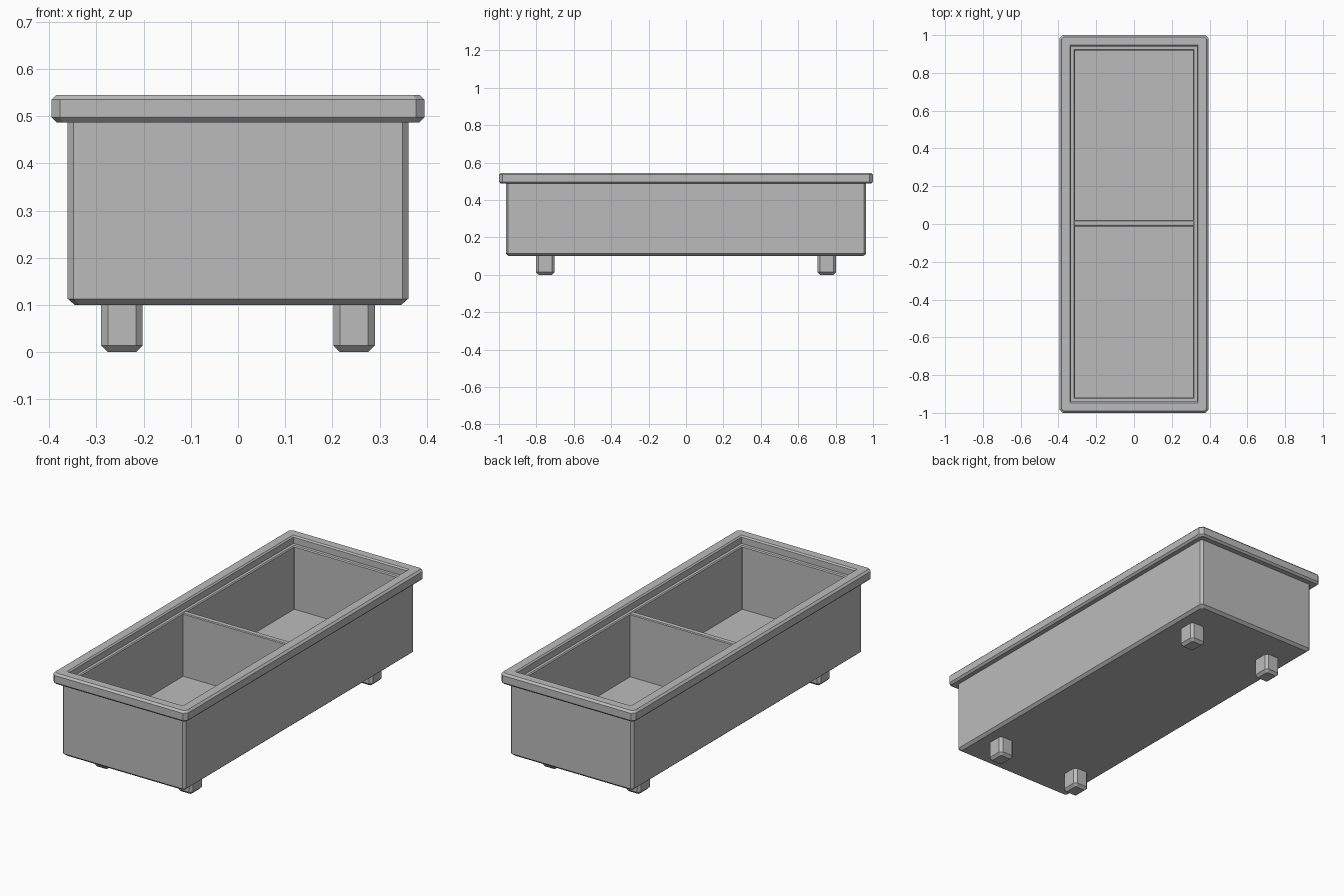
import bpy, bmesh

if "Cube" in bpy.data.objects:
    bpy.data.objects.remove(bpy.data.objects["Cube"])

grey = bpy.data.materials.new("plain grey")
grey.diffuse_color = (0.5, 0.5, 0.5, 1)
grey.use_nodes = True
grey.node_tree.nodes["Principled BSDF"].inputs["Base Color"].default_value = grey.diffuse_color


def ring(bm, hx, hy, z, cut, cx=0, cy=0):
    """Rectangle with cut corners, as eight vertices."""
    pts = [(hx, -hy + cut), (hx, hy - cut), (hx - cut, hy), (-hx + cut, hy),
           (-hx, hy - cut), (-hx, -hy + cut), (-hx + cut, -hy), (hx - cut, -hy)]
    return [bm.verts.new((cx + x, cy + y, z)) for x, y in pts]


def loft(name, sections, cx=0, cy=0, closed=False):
    """Skin a stack of rings; cap both ends, or join last to first."""
    bm = bmesh.new()
    rings = [ring(bm, *s, cx, cy) for s in sections]
    pairs = list(zip(rings, rings[1:]))
    if closed:
        pairs.append((rings[-1], rings[0]))
    else:
        bm.faces.new(rings[0])
        bm.faces.new(rings[-1])
    for a, b in pairs:
        for i in range(8):
            j = (i + 1) % 8
            bm.faces.new((a[i], a[j], b[j], b[i]))
    bmesh.ops.remove_doubles(bm, verts=bm.verts, dist=1e-5)
    bmesh.ops.recalc_face_normals(bm, faces=bm.faces)
    mesh = bpy.data.meshes.new(name)
    bm.to_mesh(mesh)
    bm.free()
    mesh.materials.append(grey)
    obj = bpy.data.objects.new(name, mesh)
    bpy.context.collection.objects.link(obj)
    return obj


# Hollow trough: underside, outer wall, lip, inner wall, floor
loft("trough_body", [
    (0.346, 0.948, 0.100, 0.010),
    (0.361, 0.963, 0.113, 0.012),
    (0.361, 0.963, 0.505, 0.012),
    (0.318, 0.923, 0.505, 0.001),
    (0.313, 0.918, 0.500, 0.001),
    (0.313, 0.918, 0.170, 0.001),
])

# Bevelled frame around the top
loft("top_rim", [
    (0.385, 0.990, 0.487, 0.014),
    (0.395, 1.000, 0.497, 0.018),
    (0.395, 1.000, 0.535, 0.018),
    (0.385, 0.990, 0.545, 0.014),
    (0.340, 0.947, 0.545, 0.001),
    (0.333, 0.940, 0.538, 0.001),
    (0.333, 0.940, 0.494, 0.001),
    (0.340, 0.947, 0.487, 0.001),
], closed=True)

# Partition between the two compartments
loft("divider", [
    (0.320, 0.016, 0.160, 0.001),
    (0.320, 0.016, 0.499, 0.001),
    (0.320, 0.012, 0.503, 0.001),
], cy=0.004)

# Four stubby feet with bevelled edges
for sx, side in ((-1, "left"), (1, "right")):
    for sy, end in ((-1, "front"), (1, "back")):
        loft(f"{end}_{side}_foot", [
            (0.030, 0.036, 0.000, 0.004),
            (0.044, 0.050, 0.014, 0.014),
            (0.044, 0.050, 0.105, 0.014),
        ], cx=sx * 0.246, cy=sy * 0.753)
